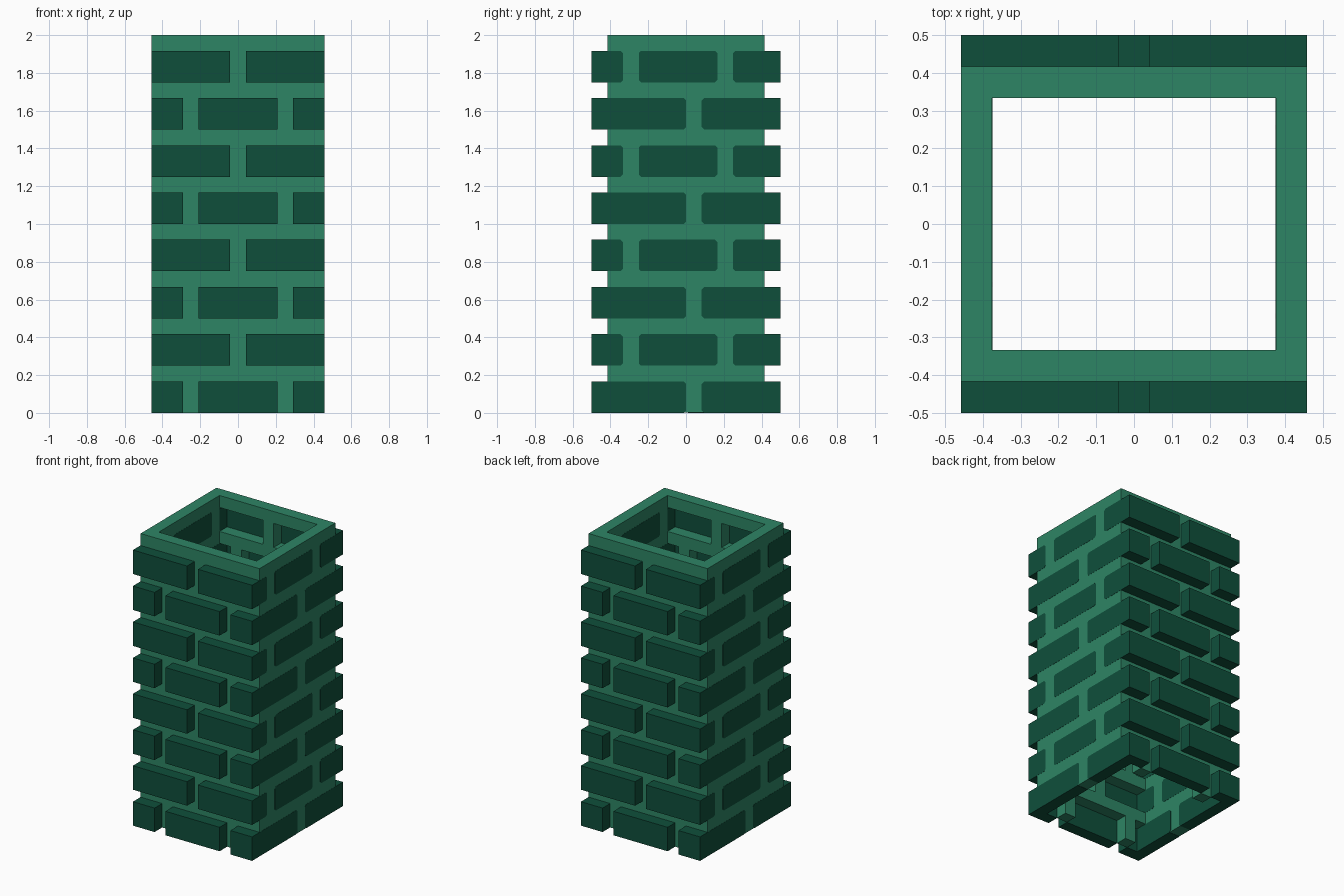
import bpy, bmesh

cube = bpy.data.objects.get("Cube")
if cube:
    bpy.data.objects.remove(cube, do_unlink=True)

U = 1 / 24          # brickwork module
ROWS = 8            # courses, each 4 units of brick and 2 of mortar
INSET = 0.024       # side mortar sits a hair behind the side bricks
CUT = 0.3           # clipped corner size of side bricks


def material(name, color):
    m = bpy.data.materials.new(name)
    m.use_nodes = True
    m.diffuse_color = color
    m.node_tree.nodes["Principled BSDF"].inputs["Base Color"].default_value = color
    return m


brick_mat = material("dark green brick", (0.0048, 0.078, 0.044, 1))
mortar_mat = material("light green mortar", (0.027, 0.235, 0.13, 1))


def prism(bm, outline, x0, x1):
    """Extrude an outline of (y, z) points from x0 to x1."""
    low = [bm.verts.new((x0, y, z)) for y, z in outline]
    high = [bm.verts.new((x1, y, z)) for y, z in outline]
    bm.faces.new(low[::-1])
    bm.faces.new(high)
    n = len(outline)
    for i in range(n):
        j = (i + 1) % n
        bm.faces.new((low[i], low[j], high[j], high[i]))


def box(bm, x0, x1, y0, y1, z0, z1):
    prism(bm, [(y0, z0), (y1, z0), (y1, z1), (y0, z1)], x0, x1)


def side_brick(bm, y0, y1, z0, z1):
    """Flush brick whose corners are clipped where it meets a mortar joint."""
    a = CUT if y0 > -10 else 0
    b = CUT if y1 < 10 else 0
    pts = [(y0 + a, z0), (y1 - b, z0), (y1, z0 + b), (y1, z1 - b),
           (y1 - b, z1), (y0 + a, z1), (y0, z1 - a), (y0, z0 + a)]
    prism(bm, list(dict.fromkeys(pts)), 9, 11)


def finish(name, bm, mat, turn):
    """Scale to size, turn half round for the opposite wall, make the object."""
    for v in bm.verts:
        v.co *= U
        v.co.x *= turn
        v.co.y *= turn
    bmesh.ops.recalc_face_normals(bm, faces=bm.faces)
    me = bpy.data.meshes.new(name)
    bm.to_mesh(me)
    bm.free()
    me.materials.append(mat)
    bpy.context.collection.objects.link(bpy.data.objects.new(name, me))


# Brick spans along each wall, for even and odd courses
FACE = [[(-11, -7), (-5, 5), (7, 11)], [(-11, -1), (1, 11)]]
SIDE = [[(-10, 0), (2, 10)], [(-10, -8), (-6, 4), (6, 10)]]

for face, side, turn in (("front", "left", 1), ("back", "right", -1)):
    bricks, mortar = bmesh.new(), bmesh.new()
    side_bricks, side_mortar = bmesh.new(), bmesh.new()
    for row in range(ROWS):
        z = row * 6
        spans = FACE[row % 2]
        # Projecting bricks, pushed out of their pockets in the mortar
        for x0, x1 in spans:
            box(bricks, x0, x1, -12, -10, z, z + 4)
        # Upright joints and the bed joint above the course
        for (_, x0), (x1, _) in zip(spans, spans[1:]):
            box(mortar, x0, x1, -10, -8, z, z + 4)
        box(mortar, -9 - INSET, 9 + INSET, -10, -8, z + 4, z + 6)
        # Flush side bricks
        for y0, y1 in SIDE[row % 2]:
            side_brick(side_bricks, y0, y1, z, z + 4)
    # Side wall behind the flush bricks
    box(side_mortar, 9 + INSET, 11 - INSET, -10, 10, INSET, ROWS * 6)

    finish(face + "_bricks", bricks, brick_mat, turn)
    finish(face + "_mortar", mortar, mortar_mat, turn)
    finish(side + "_bricks", side_bricks, brick_mat, turn)
    finish(side + "_mortar", side_mortar, mortar_mat, turn)
